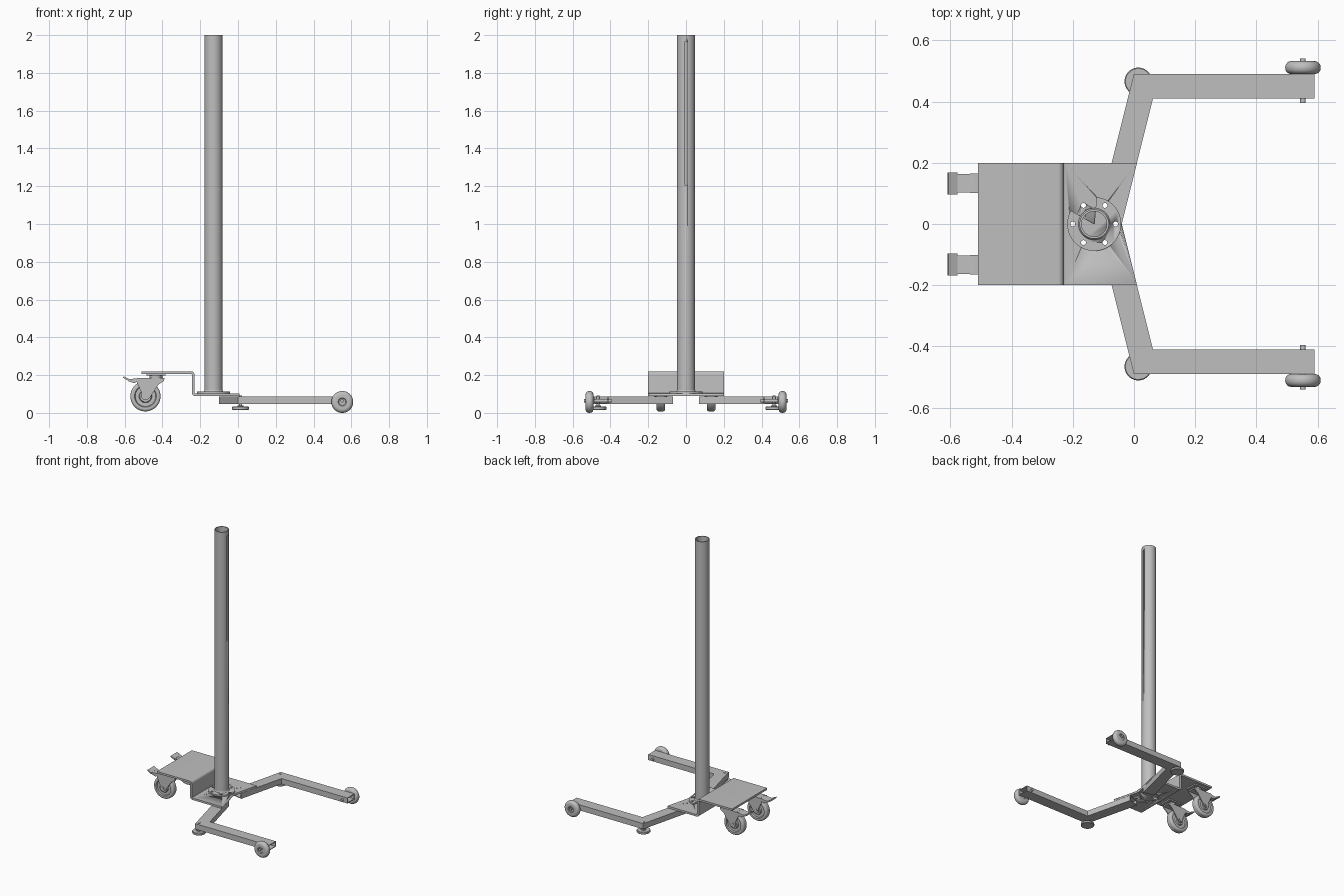
import bpy, bmesh
from math import sin, cos, pi, radians
from mathutils import Vector

cube = bpy.data.objects.get("Cube")
if cube:
    bpy.data.objects.remove(cube)

GREY = (0.52, 0.52, 0.52, 1)
metal = bpy.data.materials.new("plain grey")
metal.use_nodes = True
metal.diffuse_color = GREY
metal.node_tree.nodes["Principled BSDF"].inputs["Base Color"].default_value = GREY


def finish(name, bm):
    """Turn a bmesh into a shaded, coloured object."""
    bmesh.ops.remove_doubles(bm, verts=bm.verts, dist=1e-5)
    bmesh.ops.recalc_face_normals(bm, faces=bm.faces)
    mesh = bpy.data.meshes.new(name)
    bm.to_mesh(mesh)
    bm.free()
    obj = bpy.data.objects.new(name, mesh)
    bpy.context.collection.objects.link(obj)
    mesh.materials.append(metal)
    bpy.ops.object.select_all(action="DESELECT")
    obj.select_set(True)
    bpy.context.view_layer.objects.active = obj
    bpy.ops.object.shade_smooth_by_angle(angle=radians(35))
    return obj


def place(u, v, h, axis):
    return {"z": (u, v, h), "y": (u, h, v), "x": (h, u, v)}[axis]


def prism(name, outline, low, high, axis):
    """Extrude a flat outline along an axis."""
    bm = bmesh.new()
    a, b = [[bm.verts.new(place(u, v, h, axis)) for u, v in outline] for h in (low, high)]
    bm.faces.new(a)
    bm.faces.new(b)
    n = len(a)
    for i in range(n):
        j = (i + 1) % n
        bm.faces.new((a[i], a[j], b[j], b[i]))
    return finish(name, bm)


def lathe(name, profile, centre, axis, closed=False, steps=48):
    """Revolve (radius, height) points about an axis through centre."""
    bm = bmesh.new()
    rings = []
    for k in range(steps):
        t = 2 * pi * k / steps
        rings.append([bm.verts.new(Vector(centre) + Vector(place(r * cos(t), r * sin(t), h, axis)))
                      for r, h in profile])
    n = len(profile)
    for k in range(steps):
        a, b = rings[k], rings[(k + 1) % steps]
        for i in range(n if closed else n - 1):
            j = (i + 1) % n
            bm.faces.new((a[i], a[j], b[j], b[i]))
    bmesh.ops.dissolve_degenerate(bm, dist=1e-6, edges=bm.edges)
    return finish(name, bm)


def rod(name, r, low, high, centre, axis, steps=24):
    return lathe(name, [(0, low), (r, low), (r, high), (0, high)], centre, axis, steps=steps)


def box(name, x, y, z):
    return prism(name, [(x[0], y[0]), (x[1], y[0]), (x[1], y[1]), (x[0], y[1])], *z, "z")


def arc(cx, cy, r, start, end, steps=8):
    angles = [radians(start + (end - start) * i / steps) for i in range(steps + 1)]
    return [(cx + r * cos(t), cy + r * sin(t)) for t in angles]


def cut(obj, cutter):
    cutter.hide_render = True
    mod = obj.modifiers.new("cut", "BOOLEAN")
    mod.operation = "DIFFERENCE"
    mod.solver = "EXACT"
    mod.object = cutter
    bpy.ops.object.select_all(action="DESELECT")
    obj.select_set(True)
    bpy.context.view_layer.objects.active = obj
    bpy.ops.object.modifier_apply(modifier=mod.name)
    bpy.data.objects.remove(cutter)


def square_tube(name, path, half_w, half_h, wall, z):
    """Hollow rectangular tube with mitred corners along a flat path."""
    pts = [Vector(p) for p in path]
    bm = bmesh.new()
    rings = []
    for i, p in enumerate(pts):
        dirs = [(pts[k + 1] - pts[k]).normalized() for k in (i - 1, i) if 0 <= k < len(pts) - 1]
        normals = [Vector((-d.y, d.x)) for d in dirs]
        side = sum(normals, Vector((0, 0))).normalized()
        side /= side.dot(normals[0])
        ring = []
        for w, h in ((half_w, half_h), (half_w - wall, half_h - wall)):
            for su, sv in ((1, 1), (-1, 1), (-1, -1), (1, -1)):
                q = p + side * w * su
                ring.append(bm.verts.new((q.x, q.y, z + h * sv)))
        rings.append(ring)
    for i in range(4):
        j = (i + 1) % 4
        for a, b in zip(rings, rings[1:]):
            for o in (0, 4):
                bm.faces.new((a[o + i], a[o + j], b[o + j], b[o + i]))
        for r in (rings[0], rings[-1]):
            bm.faces.new((r[i], r[j], r[j + 4], r[i + 4]))
    return finish(name, bm)


CX = -0.13  # column centre

# Stepped base plate with rounded bends and a V-shaped edge
plate = prism("base_plate",
              [(-0.51, 0.22)] + arc(-0.248, 0.202, 0.018, 90, 0) + arc(-0.226, 0.107, 0.004, 180, 270)
              + [(0.008, 0.103), (0.008, 0.089)] + arc(-0.226, 0.107, 0.018, 270, 180)
              + arc(-0.248, 0.202, 0.004, 0, 90) + [(-0.51, 0.206)], -0.2, 0.2, "y")
cut(plate, prism("notch_cutter", [(-0.04, 0), (0.06, 0.4), (0.06, -0.4)], 0.05, 0.15, "z"))

# Flange: a disc with one sixth left open
flange = prism("column_flange", [(CX, 0)] + arc(CX, 0, 0.088, 150, 445, 60), 0.103, 0.113, "z")

# Bolt holes through flange and plate
for k in range(6):
    t = k * pi / 3
    spot = (CX + 0.07 * cos(t), 0.07 * sin(t), 0)
    for part in (flange, plate):
        cut(part, rod("hole_cutter", 0.008, 0.07, 0.13, spot, "z", 16))

# Hollow column with a long slot
column = lathe("column", [(0.048, 0.113), (0.048, 2), (0.041, 2), (0.041, 0.113)],
               (CX, 0, 0), "z", closed=True, steps=64)
slot = arc(0, 1.96, 0.007, 0, 180) + arc(0, 1.21, 0.007, 180, 360)
cut(column, prism("slot_cutter", slot, CX + 0.02, CX + 0.07, "x"))
lathe("column_weld", [(0.048, 0.113), (0.052, 0.113), (0.048, 0.12)], (CX, 0, 0), "z", closed=True)

for s, tag in ((1, "left"), (-1, "right")):
    # Bent leg
    square_tube("leg_" + tag, [(-0.062, 0.078 * s), (0.031, 0.45 * s), (0.59, 0.45 * s)],
                0.04, 0.02, 0.005, 0.068)

    # Levelling foot under the leg corner
    foot = (0.014, 0.466 * s, 0)
    lathe("foot_pad_" + tag, [(0, 0.016), (0.042, 0.016), (0.045, 0.019), (0.045, 0.03),
                              (0.042, 0.033), (0.016, 0.033), (0.016, 0.04), (0, 0.04)], foot, "z")
    rod("foot_screw_" + tag, 0.008, 0.035, 0.091, foot, "z")

    # Small rounded wheel and its axle
    hub = (0.552, 0.511 * s, 0.058)
    tyre = arc(0.038, -0.001, 0.02, -90, 0) + arc(0.038, 0.001, 0.02, 0, 90)
    lathe("front_wheel_" + tag, [(0, -0.017), (0.018, -0.017), (0.022, -0.021)] + tyre
          + [(0.022, 0.021), (0.018, 0.017), (0, 0.017)], hub, "y")
    rod("front_axle_" + tag, 0.009, *sorted((0.395 * s, 0.54 * s)), (hub[0], 0, 0.064), "y")

    # Swivel castor: wheel, hub and axle
    y = 0.133 * s
    axle = (-0.49, y, 0.088)
    rim = arc(0.067, -0.01, 0.013, -90, 0) + arc(0.067, 0.01, 0.013, 0, 90)
    lathe("castor_wheel_" + tag, [(0, -0.024), (0.03, -0.024), (0.034, -0.014), (0.054, -0.014),
                                  (0.058, -0.023)] + rim
          + [(0.058, 0.023), (0.054, 0.014), (0.034, 0.014), (0.03, 0.024), (0, 0.024)], axle, "y")
    rod("castor_axle_" + tag, 0.012, -0.036, 0.036, axle, "y")

    # Castor fork and swivel mount
    cheek = [(-0.535, 0.186), (-0.39, 0.186), (-0.392, 0.17), (-0.42, 0.15), (-0.468, 0.08),
             (-0.482, 0.068), (-0.498, 0.068), (-0.51, 0.08), (-0.512, 0.11), (-0.535, 0.16)]
    for e, edge in ((-1, "a"), (1, "b")):
        prism("castor_cheek_" + tag + "_" + edge, cheek,
              *sorted((y + e * 0.026, y + e * 0.032)), "y")
    box("castor_bridge_" + tag, (-0.52, -0.39), (y - 0.032, y + 0.032), (0.176, 0.186))
    rod("castor_swivel_" + tag, 0.034, 0.186, 0.198, (-0.435, y, 0), "z", 32)
    box("castor_mount_" + tag, (-0.485, -0.385), (y - 0.045, y + 0.045), (0.197, 0.206))

    # Brake pedal
    prism("brake_neck_" + tag, [(-0.52, 0.185), (-0.58, 0.178), (-0.58, 0.168), (-0.55, 0.158),
                                (-0.52, 0.17)], y - 0.03, y + 0.03, "y")
    prism("brake_pedal_" + tag, [(-0.609, 0.186), (-0.606, 0.194), (-0.577, 0.18), (-0.58, 0.17)],
          y - 0.036, y + 0.036, "y")
